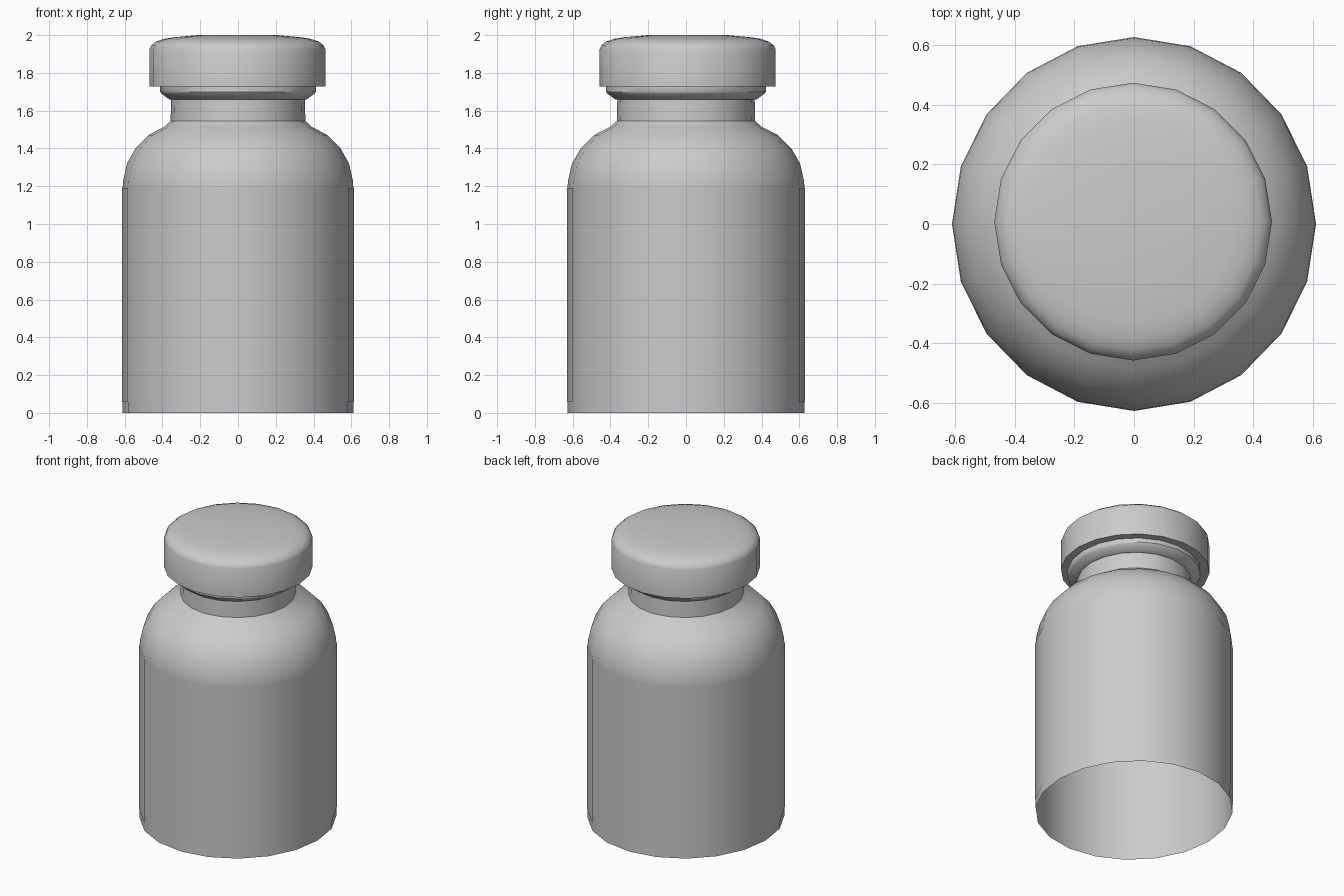
import bpy, bmesh, math

if "Cube" in bpy.data.objects:
    bpy.data.objects.remove(bpy.data.objects["Cube"])

SIDES = 20


def lathe(name, profile, sx=1.0, sy=1.0, cx=0.0, cy=0.0, close_top=False):
    """Revolve (radius, z) points, listed bottom to top, around the z axis."""
    bm = bmesh.new()
    rings = []
    for r, z in profile:
        rings.append([bm.verts.new((cx + sx * r * math.cos(2 * math.pi * i / SIDES),
                                    cy + sy * r * math.sin(2 * math.pi * i / SIDES), z))
                      for i in range(SIDES)])
    for low, high in zip(rings, rings[1:]):
        for i in range(SIDES):
            j = (i + 1) % SIDES
            bm.faces.new((low[i], low[j], high[j], high[i]))
    if close_top:
        bm.faces.new(rings[-1])
    mesh = bpy.data.meshes.new(name)
    bm.to_mesh(mesh)
    bm.free()
    obj = bpy.data.objects.new(name, mesh)
    bpy.context.collection.objects.link(obj)
    bpy.ops.object.select_all(action='DESELECT')
    obj.select_set(True)
    bpy.context.view_layer.objects.active = obj
    bpy.ops.object.shade_smooth_by_angle(angle=math.radians(35))
    return obj


# Bottle: open base, straight wall, round shoulder, neck and flared lip
lathe("bottle", [
    (0.611, 0.0), (0.611, 1.19), (0.608, 1.23), (0.588, 1.32), (0.543, 1.40),
    (0.475, 1.47), (0.39, 1.515), (0.357, 1.545), (0.354, 1.658),
    (0.365, 1.66), (0.405, 1.69), (0.412, 1.70), (0.412, 1.735),
], sy=1.027)

# Label: thin band wrapped around the straight wall
lathe("label", [(0.614, 0.06), (0.614, 1.19)], sy=1.027)

# Cap: flat underside ring, straight rim, rounded edge and slightly domed top
lathe("cap", [
    (0.39, 1.728), (0.466, 1.728), (0.466, 1.925), (0.455, 1.947),
    (0.43, 1.966), (0.39, 1.98), (0.34, 1.988), (0.21, 2.0),
], cx=-0.003, cy=0.008, close_top=True)
